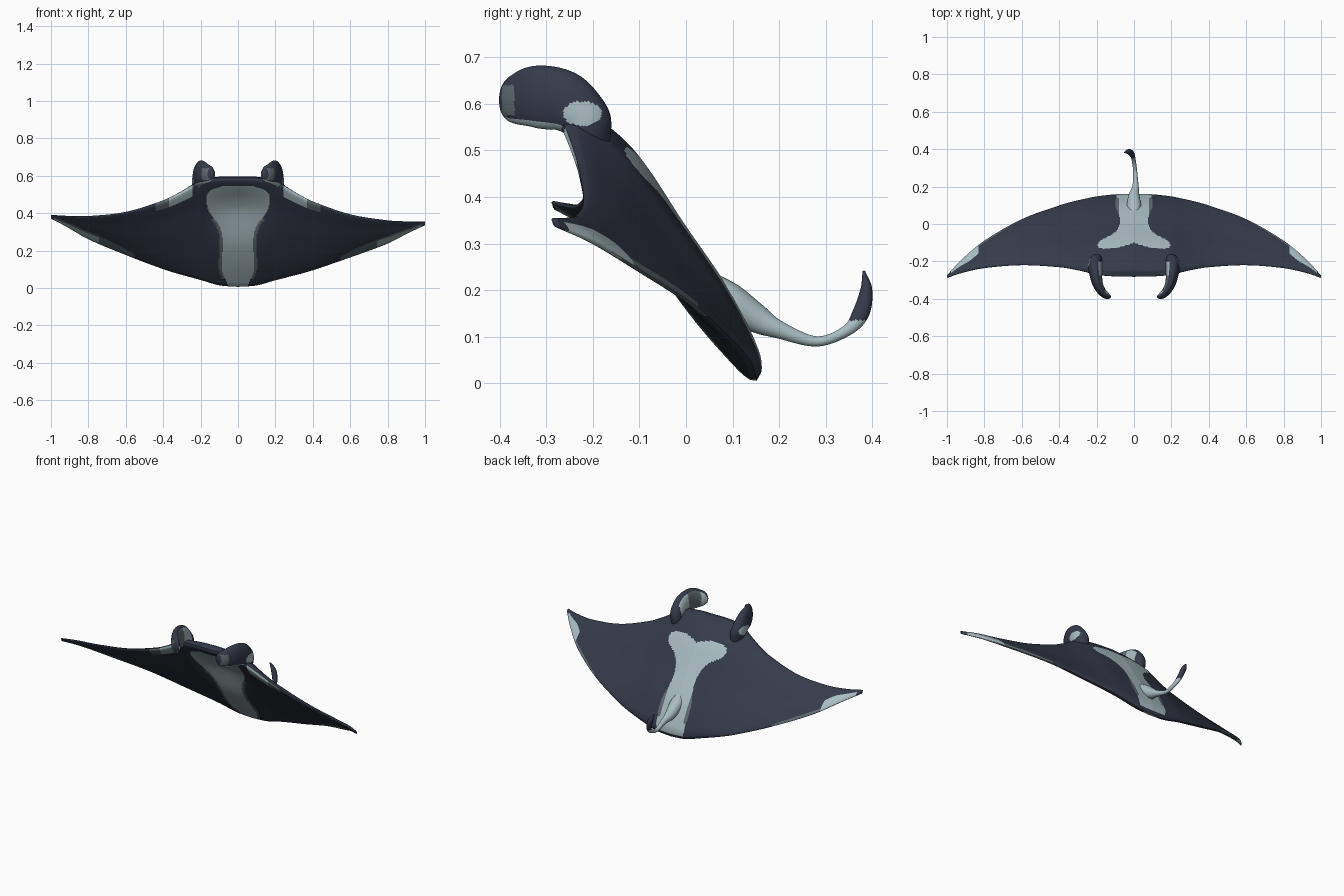
import bpy, bmesh, math
from mathutils import Vector

if "Cube" in bpy.data.objects:
    bpy.data.objects.remove(bpy.data.objects["Cube"])

# Colours
def mat(name, c):
    m = bpy.data.materials.new(name)
    m.diffuse_color = (*c, 1)
    m.use_nodes = True
    m.node_tree.nodes["Principled BSDF"].inputs["Base Color"].default_value = m.diffuse_color
    return m
MATS = [mat("dark_slate", (0.036, 0.043, 0.068)),
        mat("pale_grey", (0.40, 0.51, 0.54)),
        mat("mid_grey", (0.12, 0.155, 0.17))]
DARK, PALE, MID = 0, 1, 2

def curve(keys, t):
    """Smooth (Hermite) interpolation through keys of (t, values...)."""
    t = max(keys[0][0], min(keys[-1][0], t))
    i = 0
    while i < len(keys) - 2 and t > keys[i + 1][0]:
        i += 1
    def slope(j):
        a, b = keys[max(j - 1, 0)], keys[min(j + 1, len(keys) - 1)]
        return [(q - p) / (b[0] - a[0]) for p, q in zip(a[1:], b[1:])]
    a, b = keys[i], keys[i + 1]
    h = b[0] - a[0]
    u = (t - a[0]) / h
    h00, h10 = 2*u**3 - 3*u*u + 1, u**3 - 2*u*u + u
    h01, h11 = 3*u*u - 2*u**3, u**3 - u*u
    return [h00*p + h10*h*m + h01*q + h11*h*n
            for p, q, m, n in zip(a[1:], b[1:], slope(i), slope(i + 1))]

def loft(name, rings, rule):
    """Skin closed rings; rule(ring, side, centre) gives the colour."""
    bm = bmesh.new()
    rows = [[bm.verts.new(p) for p in r] for r in rings]
    n = len(rows[0])
    for i in range(len(rows) - 1):
        for j in range(n):
            k = (j + 1) % n
            f = bm.faces.new((rows[i][j], rows[i][k], rows[i+1][k], rows[i+1][j]))
            f.material_index = rule(i, j, f.calc_center_median())
    for i, j in ((0, 0), (-1, len(rows) - 2)):
        f = bm.faces.new(rows[i])
        f.material_index = rule(j, 0, f.calc_center_median())
    bmesh.ops.recalc_face_normals(bm, faces=bm.faces)
    for f in bm.faces:
        f.smooth = True
    me = bpy.data.meshes.new(name)
    bm.to_mesh(me)
    bm.free()
    for m in MATS:
        me.materials.append(m)
    ob = bpy.data.objects.new(name, me)
    bpy.context.collection.objects.link(ob)
    return ob

def sweep(name, pts, ref, steps, sides, rule):
    """Elliptic tube along pts (x, y, z, a, b); b lies along ref."""
    keys = [(i, *p) for i, p in enumerate(pts)]
    path = [curve(keys, i * (len(pts) - 1) / steps) for i in range(steps + 1)]
    rings = []
    for i, p in enumerate(path):
        t = (Vector(path[min(i+1, steps)][:3]) - Vector(path[max(i-1, 0)][:3])).normalized()
        b = (ref - t * t.dot(ref)).normalized()
        a = t.cross(b)
        rings.append([Vector(p[:3]) + a * p[3] * math.cos(w) + b * p[4] * math.sin(w)
                      for w in (math.tau * k / sides for k in range(sides))])
    return loft(name, rings, rule)

# Body and wings: x, leading y z, trailing y z, back and belly thickness
SPAN = [(0, -.282, .588, .152, .006, .085, .028), (.1, -.28, .588, .15, .014, .075, .028),
        (.2, -.27, .575, .142, .042, .058, .03), (.26, -.255, .54, .132, .058, .046, .028),
        (.32, -.242, .505, .12, .074, .036, .026),
        (.4, -.23, .465, .098, .098, .03, .022), (.6, -.22, .40, .025, .17, .02, .015),
        (.8, -.235, .372, -.09, .25, .015, .012), (.92, -.26, .369, -.19, .315, .012, .01),
        (1, -.287, .372, -.276, .354, .006, .005)]
BACK = [(0, 0), (.02, .4), (.1, .75), (.25, 1), (.5, .9), (.75, .8), (.93, .5), (.985, .25), (1, 0)]
BELLY = [(0, 0), (.02, .4), (.1, .6), (.25, .7), (.5, 1), (.75, 1), (.93, .7), (.985, .4), (1, 0)]
MOUTH = [(0, 0), (.06, .2), (.2, .85), (.32, 1), (.6, 0), (1, 0)]
NX, NS = 380, 110
CH = [(1 - math.cos(math.pi * i / NS)) / 2 for i in range(NS + 1)]
SHAPE = [(curve(BACK, s)[0], curve(BELLY, s)[0], curve(MOUTH, s)[0]) for s in CH]
UP = Vector((0, .8, .6))
rings = []
for i in range(NX + 1):
    x = -1 + 2 * i / NX
    yl, zl, yt, zt, d, v = curve(SPAN, abs(x))
    skew = -.018 * x * abs(x)
    a, b = Vector((x, yl, zl + skew)), Vector((x, yt, zt + skew))
    hollow = .03 * max(0, 1 - (x / .2) ** 2)
    top = [a.lerp(b, s) + UP * d * k[0] for s, k in zip(CH, SHAPE)]
    low = [a.lerp(b, s) - UP * (v * k[1] - hollow * k[2])
           for s, k in zip(CH[1:-1], SHAPE[1:-1])]
    rings.append(top + low[::-1])

BACK_PATCH = [(-.14, .17), (-.12, .192), (-.09, .18), (-.05, .11), (0, .075), (.05, .08),
              (.1, .1), (.17, .09)]
BELLY_PATCH = [(0, .05), (.02, .055), (.1, .085), (.25, .08), (.33, .10), (.4, .15),
               (.47, .17), (.52, .15), (.545, .08)]

def body_colour(i, j, c):
    x = abs(c.x)
    if j < NS:                                    # back
        s = CH[j]
        front = -.10 - .032 * math.sin(min(1, x / .17) * math.pi * .6)
        if front < c.y and s < .985 and x < curve(BACK_PATCH, c.y)[0]:
            return MID if .04 < c.y < .14 and x > .08 else PALE
        if .83 < x < .98 and s > .42 + 3 * max(0, .88 - x):
            return PALE
        if .6 < x <= .86 and s > .97 - .4 * (x - .6):
            return MID
        return DARK
    s = CH[2 * NS - j - 1]                         # belly
    w = curve(BELLY_PATCH, c.z)[0]
    if x < .2 and c.z < .545 and x < w + .018:
        if x < w:
            return PALE
        return MID if .05 < c.z < .37 else DARK
    if .74 < x < .985 and s > .72 - .6 * (x - .74):
        return PALE if x > .86 or s < .93 else MID
    if .55 < x < .985 and s > .88 - 1.1 * (x - .55):
        return MID
    if .24 < x < .44 and s < .1:
        return PALE if x < .37 else MID
    return DARK

loft("body_and_wings", rings, body_colour)

# Head flaps curling forward and inward, with pale tips and side spot
HORN = [(.2, -.19, .51, .025, .03), (.206, -.205, .545, .036, .05), (.208, -.225, .578, .037, .056),
        (.205, -.265, .606, .034, .066), (.194, -.32, .615, .028, .067),
        (.17, -.364, .61, .022, .055), (.142, -.385, .606, .017, .04), (.124, -.388, .604, .006, .014)]
SIDES = 64

def horn_colour(i, j, c):
    w = math.tau * (j + .5) / SIDES
    if ((c.y + .222) / .042) ** 2 + ((c.z - .579) / .026) ** 2 < 1 and c.x > .2:
        return PALE
    if c.y > -.2:
        return DARK
    if math.sin(w) < -.8:
        return PALE
    if math.cos(w) > .55:
        return MID if -.36 < c.y < -.275 else PALE
    if -.395 < c.y < -.368 and .575 < c.z < .64 and c.x > .15:
        return MID
    return DARK

horn = sweep("head_flaps", HORN, Vector((0, 0, 1)), 90, SIDES, horn_colour)
horn.modifiers.new("mirror", "MIRROR").use_mirror_merge = False

# Tail: thick pale root, thin whip, dark paddle tip
TAIL = [(0, .045, .225, .02, .024), (0, .09, .182, .036, .038), (0, .15, .14, .031, .03),
        (.008, .2, .115, .019, .017), (.006, .28, .09, .011, .011), (-.002, .345, .113, .012, .011),
        (-.012, .375, .15, .018, .013), (-.03, .387, .2, .013, .015), (-.05, .382, .24, .003, .004)]
sweep("tail", TAIL, Vector((1, 0, 0)), 80, 24,
      lambda i, j, c: DARK if c.y > .3 and c.z > .135 else PALE)
